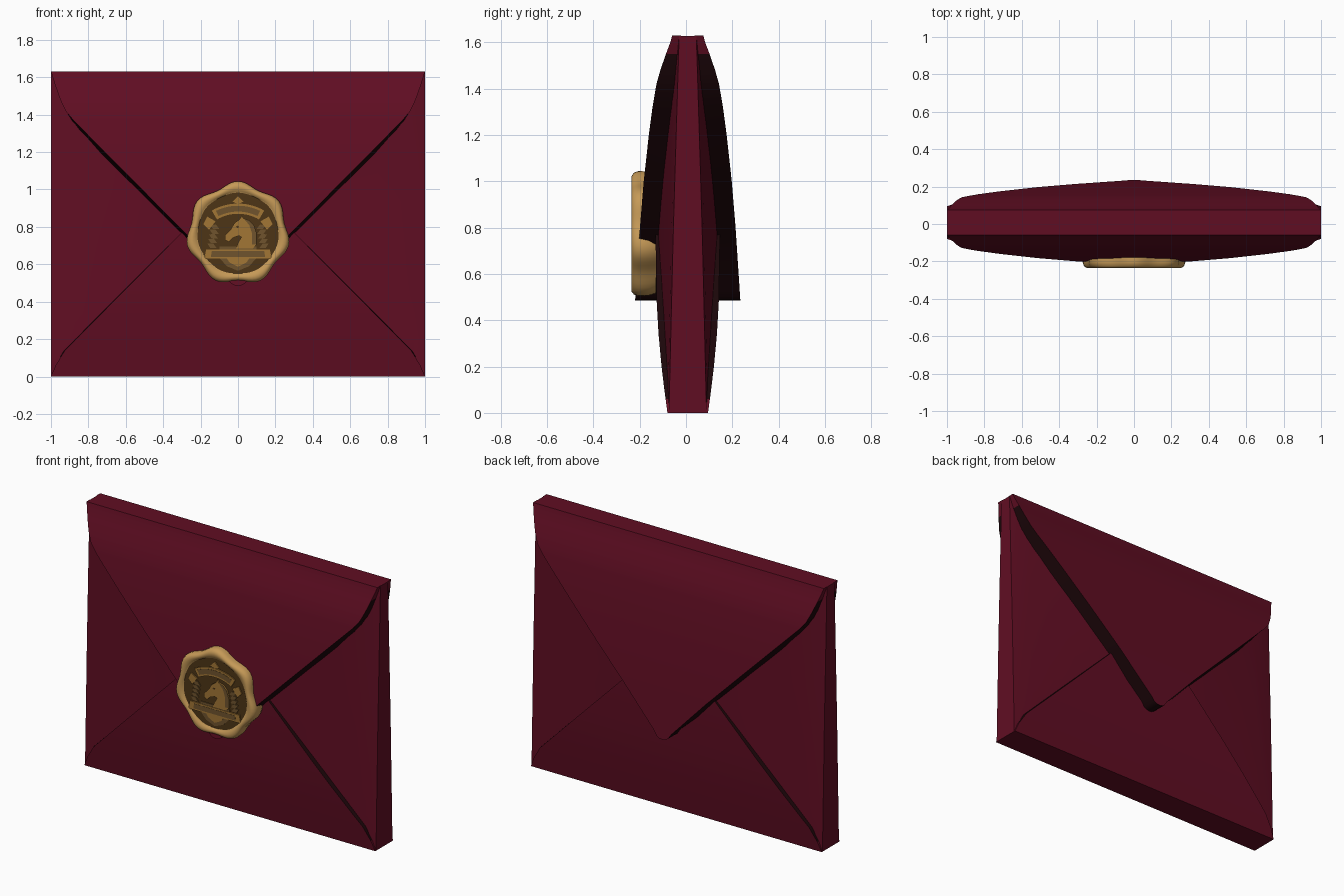
import bpy, bmesh, math

if "Cube" in bpy.data.objects:
    bpy.data.objects.remove(bpy.data.objects["Cube"])

CY = 0.0075          # middle of the envelope in depth
SEAL_Z = 0.765       # height of the seal centre


def material(name, rgb):
    m = bpy.data.materials.new(name)
    m.diffuse_color = (*rgb, 1)
    m.use_nodes = True
    m.node_tree.nodes["Principled BSDF"].inputs["Base Color"].default_value = m.diffuse_color
    return m


PAPER = material("burgundy paper", (0.118, 0.0042, 0.0165))
SHADE = material("dark paper edge", (0.012, 0.002, 0.003))
GOLD = material("light gold wax", (0.56, 0.32, 0.095))
BROWN = material("dark brown wax", (0.075, 0.035, 0.008))
BRONZE = material("bronze relief", (0.36, 0.18, 0.035))
OLIVE = material("dull bronze relief", (0.16, 0.088, 0.026))


def lerp(table, t):
    """Piecewise linear lookup in a sorted list of (t, value)."""
    if t <= table[0][0]:
        return table[0][1]
    for (a, va), (b, vb) in zip(table, table[1:]):
        if t <= b:
            return va + (vb - va) * (t - a) / (b - a)
    return table[-1][1]


def finish(name, bm, mats, angle=30):
    bmesh.ops.remove_doubles(bm, verts=bm.verts, dist=1e-5)
    bmesh.ops.recalc_face_normals(bm, faces=bm.faces)
    me = bpy.data.meshes.new(name)
    bm.to_mesh(me)
    bm.free()
    ob = bpy.data.objects.new(name, me)
    bpy.context.collection.objects.link(ob)
    for m in mats:
        me.materials.append(m)
    bpy.ops.object.select_all(action='DESELECT')
    ob.select_set(True)
    bpy.context.view_layer.objects.active = ob
    bpy.ops.object.shade_smooth_by_angle(angle=math.radians(angle))
    return ob


# Depth from the middle plane, by height
TOP_DEPTH = [(0.48, 0.2275), (0.8, 0.2065), (1.0, 0.19), (1.2, 0.168), (1.32, 0.152),
             (1.42, 0.135), (1.48, 0.118), (1.55, 0.094), (1.6, 0.075), (1.63, 0.0675)]
LOW_DEPTH = [(0, 0.0875), (0.1, 0.101), (0.2, 0.113), (0.34, 0.126), (0.48, 0.134),
             (0.75, 0.139), (1.06, 0.139)]
SIDE_DEPTH = [(0, 0.081), (0.8, 0.062), (1.63, 0.037)]
# Half width of the flaps, by height
TOP_WIDTH = [(0.485, 0.0), (0.488, 0.02), (0.5, 0.04), (0.53, 0.06), (0.77, 0.285),
             (1.37, 0.88), (1.42, 0.922), (1.48, 0.95), (1.55, 0.975), (1.63, 1.0)]
LOW_WIDTH = [(0, 1.0), (0.06, 0.975), (0.14, 0.925), (0.765, 0.305), (1.06, 0.01)]


def body_depth(x, z):
    w = lerp(SIDE_DEPTH, z)
    d = w + (0.127 - w) * min(1, (1 - abs(x)) / 0.7) ** 0.8
    return min(d, lerp(LOW_DEPTH, z) - 0.005, lerp(TOP_DEPTH, z) - 0.008)


# Envelope body with bulging side panels
xs = [s * v for s in (-1, 1) for v in (0.1, 0.3, 0.45, 0.6, 0.75, 0.87, 0.95, 1.0)]
xs.sort()
zs = [0, 0.03, 0.1, 0.2, 0.34, 0.48, 0.75, 1.0, 1.2, 1.35, 1.48, 1.55, 1.628]
bm = bmesh.new()
sheets = [[[bm.verts.new((x, CY + s * body_depth(x, z), z)) for x in xs] for z in zs]
          for s in (-1, 1)]
for g in sheets:
    for j in range(len(zs) - 1):
        for i in range(len(xs) - 1):
            bm.faces.new((g[j][i], g[j][i + 1], g[j + 1][i + 1], g[j + 1][i]))
f, b = sheets
for j in range(len(zs) - 1):
    for i in (0, -1):
        bm.faces.new((f[j][i], f[j + 1][i], b[j + 1][i], b[j][i]))
for i in range(len(xs) - 1):
    for j in (0, -1):
        bm.faces.new((f[j][i], f[j][i + 1], b[j][i + 1], b[j][i]))
finish("envelope_body", bm, [PAPER])


def flap(name, side, width, depth, base, spread, dark):
    """Curved sheet with dark rims running into the body; spread leans the rim outward."""
    rows = sorted({t for t, _ in width} | {t for t, _ in depth if width[0][0] <= t <= width[-1][0]})
    bm = bmesh.new()
    top, low = [], []
    for z in rows:
        w, d = lerp(width, z), lerp(depth, z)
        o = spread(z)
        top.append([bm.verts.new((s * w, CY + side * d, z)) for s in (-1, 1)])
        low.append([bm.verts.new((s * (w + o), CY + side * base, z - o * 0.3)) for s in (-1, 1)])
    for j in range(len(rows) - 1):
        bm.faces.new((top[j][0], top[j][1], top[j + 1][1], top[j + 1][0]))
        for i in (0, 1):
            fc = bm.faces.new((top[j][i], top[j + 1][i], low[j + 1][i], low[j][i]))
            fc.material_index = int(dark[0] <= rows[j] < dark[1])
    for j in (0, -1):
        bm.faces.new((top[j][0], top[j][1], low[j][1], low[j][0]))
    finish(name, bm, [PAPER, SHADE])


def rim_spread(z):
    return lerp([(0.53, 0.0), (0.8, 0.035), (1.25, 0.035), (1.42, 0.0)], z)


# Top and bottom flaps on the front and the back
for side, label in ((-1, "front"), (1, "back")):
    flap(label + "_top_flap", side, TOP_WIDTH, TOP_DEPTH, 0.03, rim_spread, (0.4, 1.53))
    flap(label + "_bottom_flap", side, LOW_WIDTH, LOW_DEPTH, 0.03, lambda z: 0.02 if z > 0.1 else 0, (0.03, 2))


# Wax seal: lobed rim turned from a profile, with a flat field inside
def ring(name, profile, mat, n=84):
    bm = bmesh.new()
    loops = []
    for r, y, lobe in profile:
        loop = []
        for k in range(n):
            a = 2 * math.pi * k / n
            rr = r + lobe * math.cos(7 * (a - math.pi / 2))
            loop.append(bm.verts.new((rr * math.cos(a), y, SEAL_Z + rr * math.sin(a))))
        loops.append(loop)
    for p, q in zip(loops, loops[1:]):
        for k in range(n):
            m = (k + 1) % n
            bm.faces.new((p[k], p[m], q[m], q[k]))
    bm.faces.new(loops[-1])
    return finish(name, bm, [mat], 50)


ring("seal_rim", [(0.255, -0.13, 0.01), (0.264, -0.16, 0.013), (0.266, -0.205, 0.013),
                  (0.26, -0.225, 0.012), (0.248, -0.2345, 0.01), (0.235, -0.2345, 0.007),
                  (0.222, -0.229, 0.004), (0.215, -0.2215, 0.002)], GOLD)
ring("seal_field", [(0.218, -0.215, 0.002), (0.218, -0.2225, 0.002)], BROWN)


def plate(name, pts, mat, y=-0.230):
    """Thin relief plate from an outline in x and height above the seal centre."""
    bm = bmesh.new()
    face = bm.faces.new([bm.verts.new((x, -0.221, SEAL_Z + z)) for x, z in pts])
    out = bmesh.ops.extrude_face_region(bm, geom=[face])["geom"]
    for v in out:
        if isinstance(v, bmesh.types.BMVert):
            v.co.y = y
    finish(name, bm, [mat])


def arc(r, a0, a1, cz, n=14):
    return [(r * math.cos(math.radians(a0 + (a1 - a0) * k / n)),
             cz + r * math.sin(math.radians(a0 + (a1 - a0) * k / n))) for k in range(n + 1)]


# Relief: shield, arched ribbon, lower ribbon, horse head
plate("shield", [(-0.1, -0.07), (0.1, -0.07), (0.1, -0.13), (0.06, -0.175), (0, -0.2),
                 (-0.06, -0.175), (-0.1, -0.13)], OLIVE, -0.2275)
plate("shield_panel", [(-0.07, -0.12), (0.07, -0.12), (0.045, -0.155), (0, -0.178),
                       (-0.045, -0.155)], BRONZE, -0.229)
plate("arched_ribbon", arc(0.28, 60, 120, -0.12) + arc(0.225, 120, 60, -0.12), BRONZE)
plate("arched_ribbon_inset", arc(0.268, 64, 116, -0.12) + arc(0.237, 116, 64, -0.12), OLIVE, -0.2315)
plate("lower_ribbon", [(-0.17, -0.085), (0.17, -0.085), (0.18, -0.135), (-0.18, -0.135)], BRONZE)
plate("lower_ribbon_inset", [(-0.14, -0.095), (0.14, -0.095), (0.145, -0.125),
                             (-0.145, -0.125)], OLIVE, -0.2315)
plate("horse_head", [(0.1, -0.06), (0.1, 0.0), (0.085, 0.045), (0.06, 0.07), (0.03, 0.08),
                     (0.02, 0.095), (0.008, 0.075), (-0.02, 0.055), (-0.04, 0.02),
                     (-0.07, -0.01), (-0.07, -0.035), (-0.05, -0.045), (-0.03, -0.025),
                     (0.005, -0.012), (0.018, -0.02), (0.0, -0.05), (-0.01, -0.08), (0.08, -0.08)],
      BRONZE, -0.2325)
plate("horse_eye", [(-0.012, 0.035), (-0.002, 0.042), (0.006, 0.034), (-0.003, 0.029)], BROWN, -0.2335)
plate("horse_mane", [(0.1, -0.06), (0.1, 0.0), (0.085, 0.045), (0.06, 0.07), (0.035, 0.075),
                     (0.06, 0.045), (0.075, 0.0), (0.075, -0.06)], OLIVE, -0.2335)

# Mirrored ribbon tails, leaf sprays and top spark
for s, label in ((-1, "left"), (1, "right")):
    plate(label + "_ribbon_tail", [(s * x, z) for x, z in
          ((0.12, 0.065), (0.165, 0.09), (0.185, 0.05), (0.155, 0.02))], BRONZE, -0.229)
    for k in range(5):
        x, z = s * (0.145 - 0.004 * k), -0.065 + 0.025 * k
        plate(f"{label}_leaf_{k}", [(x - 0.03 * s, z - 0.012), (x - 0.012 * s, z + 0.012),
              (x + 0.018 * s, z + 0.01), (x + 0.004 * s, z - 0.012)], OLIVE, -0.228)
plate("top_ornament", [(-0.03, 0.17), (0, 0.2), (0.03, 0.17), (0, 0.158)], BRONZE, -0.2285)
